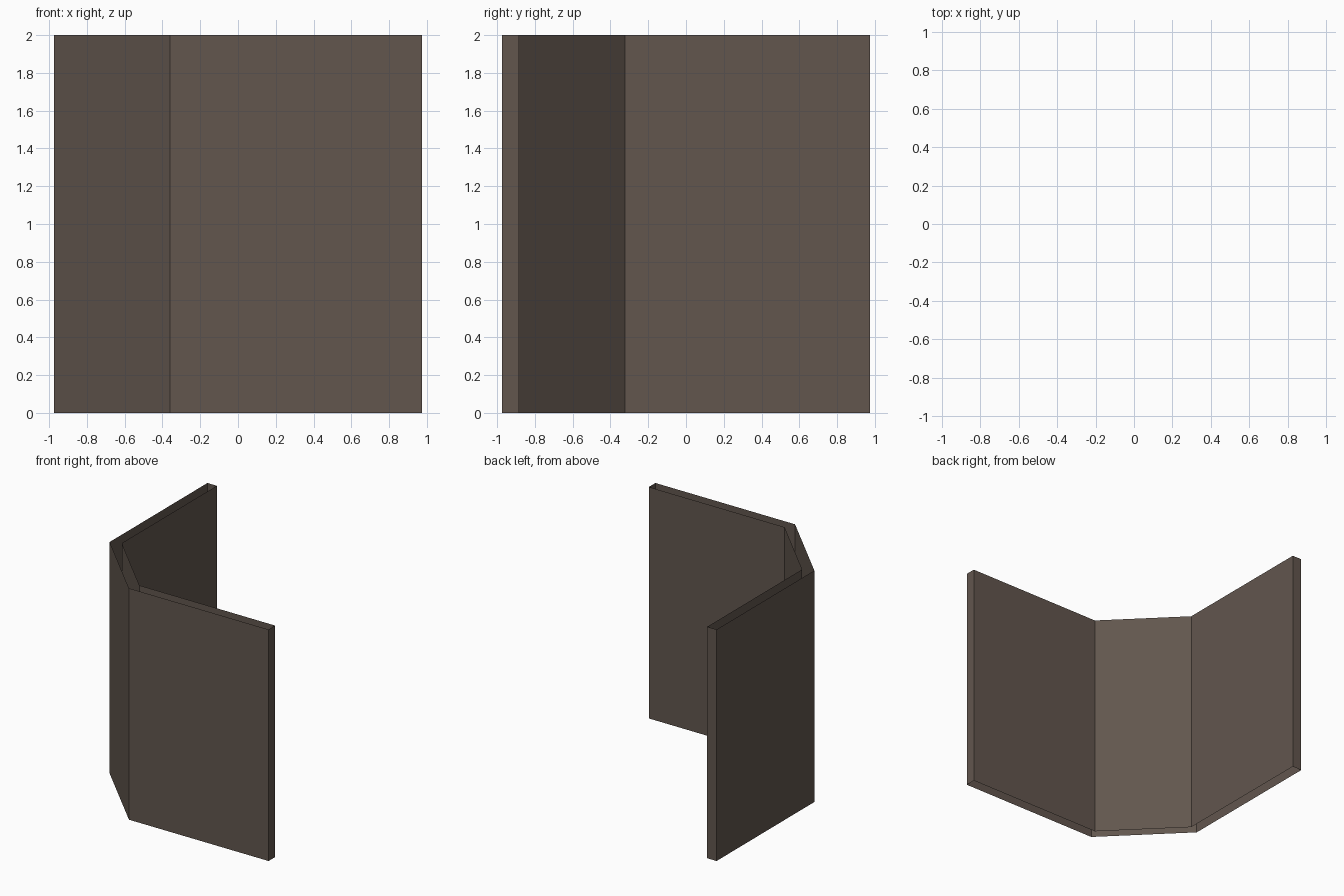
import bpy, bmesh

if "Cube" in bpy.data.objects:
    bpy.data.objects.remove(bpy.data.objects["Cube"])

HEIGHT = 2.0
OUT = 0.975          # outer wall plane
IN = 0.885           # inner wall plane
CUT_OUT = 0.36       # where the outer walls meet the chamfer
CUT_IN = 0.323       # where the inner walls meet the chamfer

wall_brown = bpy.data.materials.new("wall brown")
wall_brown.diffuse_color = (0.122, 0.093, 0.076, 1)
wall_brown.use_nodes = True
wall_brown.node_tree.nodes["Principled BSDF"].inputs["Base Color"].default_value = wall_brown.diffuse_color

# Plan outline: one arm, then mirrored across the diagonal for the other arm
outer = [(OUT, -OUT), (-CUT_OUT, -OUT)]
inner = [(-CUT_IN, -IN), (OUT, -IN)]
swap = lambda pts: [(y, x) for x, y in reversed(pts)]
outline = outer + swap(outer) + swap(inner) + inner

# Hollow wall shell, open at top and bottom
bm = bmesh.new()
low = [bm.verts.new((x, y, 0)) for x, y in outline]
high = [bm.verts.new((x, y, HEIGHT)) for x, y in outline]
n = len(outline)
for i in range(n):
    j = (i + 1) % n
    bm.faces.new((low[j], low[i], high[i], high[j]))

mesh = bpy.data.meshes.new("corner_wall")
bm.to_mesh(mesh)
bm.free()
mesh.materials.append(wall_brown)
wall = bpy.data.objects.new("corner_wall", mesh)
bpy.context.collection.objects.link(wall)
